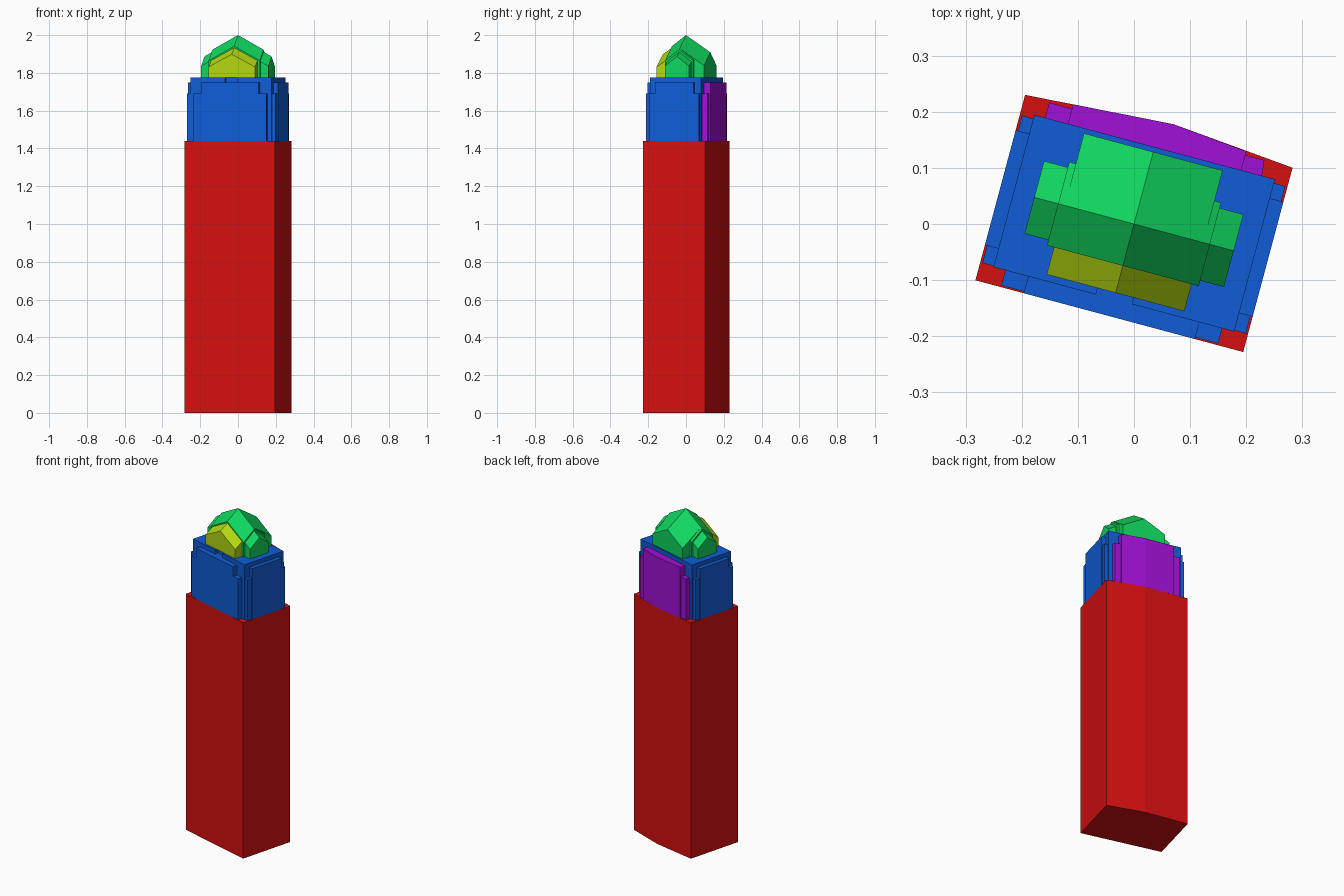
import bpy, bmesh, math
from mathutils import Matrix

cube = bpy.data.objects.get("Cube")
if cube:
    bpy.data.objects.remove(cube, do_unlink=True)

# The whole tower is turned 15 degrees clockwise
TURN = Matrix.Rotation(math.radians(-15), 4, 'Z')


def material(name, rgb):
    m = bpy.data.materials.new(name)
    m.use_nodes = True
    m.diffuse_color = (*rgb, 1)
    m.node_tree.nodes["Principled BSDF"].inputs["Base Color"].default_value = (*rgb, 1)
    return m


RED = material("red", (0.67, 0.005, 0.005))
BLUE = material("blue", (0.005, 0.107, 0.67))
GREEN = material("green", (0.005, 0.67, 0.112))
LIME = material("yellow green", (0.448, 0.67, 0.005))
PURPLE = material("purple", (0.355, 0.005, 0.67))


def finish(name, bm, mat):
    bmesh.ops.recalc_face_normals(bm, faces=bm.faces)
    bm.transform(TURN)
    me = bpy.data.meshes.new(name)
    bm.to_mesh(me)
    bm.free()
    me.materials.append(mat)
    ob = bpy.data.objects.new(name, me)
    bpy.context.collection.objects.link(ob)
    return ob


def prism(name, outline, z0, z1, mat):
    """Vertical prism over a floor outline."""
    bm = bmesh.new()
    face = bm.faces.new([bm.verts.new((x, y, z0)) for x, y in outline])
    ext = bmesh.ops.extrude_face_region(bm, geom=[face], use_keep_orig=True)
    for v in ext["geom"]:
        if isinstance(v, bmesh.types.BMVert):
            v.co.z = z1
    return finish(name, bm, mat)


def block(name, x0, x1, y0, y1, z0, z1, mat):
    return prism(name, [(x0, y0), (x1, y0), (x1, y1), (x0, y1)], z0, z1, mat)


def crystal(name, x0, x1, y0, y1, peak, slope_x, slope_y, mat, z0=1.775):
    """Block whose roof falls away from both centre lines."""
    xs = [x0] + ([0] if x0 < 0 < x1 else []) + [x1]
    ys = [y0] + ([0] if y0 < 0 < y1 else []) + [y1]
    bm = bmesh.new()
    low = [[bm.verts.new((x, y, z0)) for y in ys] for x in xs]
    top = [[bm.verts.new((x, y, peak - slope_x * abs(x) - slope_y * abs(y)))
            for y in ys] for x in xs]
    for i in range(len(xs) - 1):
        for j in range(len(ys) - 1):
            for g in (low, top):
                bm.faces.new((g[i][j], g[i + 1][j], g[i + 1][j + 1], g[i][j + 1]))
    for j in range(len(ys) - 1):
        for i in (0, -1):
            bm.faces.new((low[i][j], low[i][j + 1], top[i][j + 1], top[i][j]))
    for i in range(len(xs) - 1):
        for j in (0, -1):
            bm.faces.new((low[i][j], low[i + 1][j], top[i + 1][j], top[i][j]))
    return finish(name, bm, mat)


# Shaft with a slightly bent back wall
prism("shaft", [(-0.247, -0.17), (0.247, -0.17), (0.247, 0.17),
                (0.022, 0.19), (-0.247, 0.172)], 0, 1.44, RED)

# Upper storey core, with a small notch in the front top edge
Z = 1.44
block("storey_core", -0.222, 0.222, -0.139, 0.142, Z, 1.75, BLUE)
prism("storey_cap", [(-0.222, -0.139), (-0.033, -0.139), (-0.033, -0.118),
                     (0.033, -0.118), (0.033, -0.139), (0.222, -0.139),
                     (0.222, 0.142), (-0.222, 0.142)], 1.75, 1.775, BLUE)

# Front and side bays: a tall middle panel and lower, wider shoulders
block("front_bay", -0.158, 0.158, -0.17, -0.13, Z, 1.75, BLUE)
block("front_shoulders", -0.2, 0.2, -0.167, -0.13, Z, 1.69, BLUE)
for side, s in (("left", 1), ("right", -1)):
    a, b = sorted((s * 0.21, s * 0.247))
    block(side + "_bay", a, b, -0.105, 0.107, Z, 1.75, BLUE)
    a, b = sorted((s * 0.21, s * 0.243))
    block(side + "_shoulders", a, b, -0.137, 0.135, Z, 1.69, BLUE)

# Back bay follows the bent wall
prism("back_bay", [(-0.16, 0.142), (0.16, 0.142), (0.16, 0.177),
                   (0.022, 0.19), (-0.16, 0.178)], Z, 1.75, PURPLE)
prism("back_shoulders", [(-0.202, 0.142), (0.198, 0.142), (0.195, 0.17),
                         (-0.202, 0.17)], Z, 1.69, PURPLE)

# Faceted crown: centre, side arms, back arm and front arm
crystal("crown_centre", -0.14, 0.14, -0.077, 0.077, 2.0, 0.55, 0.76, GREEN)
crystal("crown_back_arm", -0.128, 0.128, 0, 0.133, 2.0, 0.55, 0.68, GREEN)
crystal("crown_side_arms", -0.184, 0.184, -0.067, 0.067, 1.988, 0.55, 0.76, GREEN)
crystal("crown_front_arm", -0.127, 0.127, -0.127, -0.06, 1.985, 0.53, 0.68, LIME)
